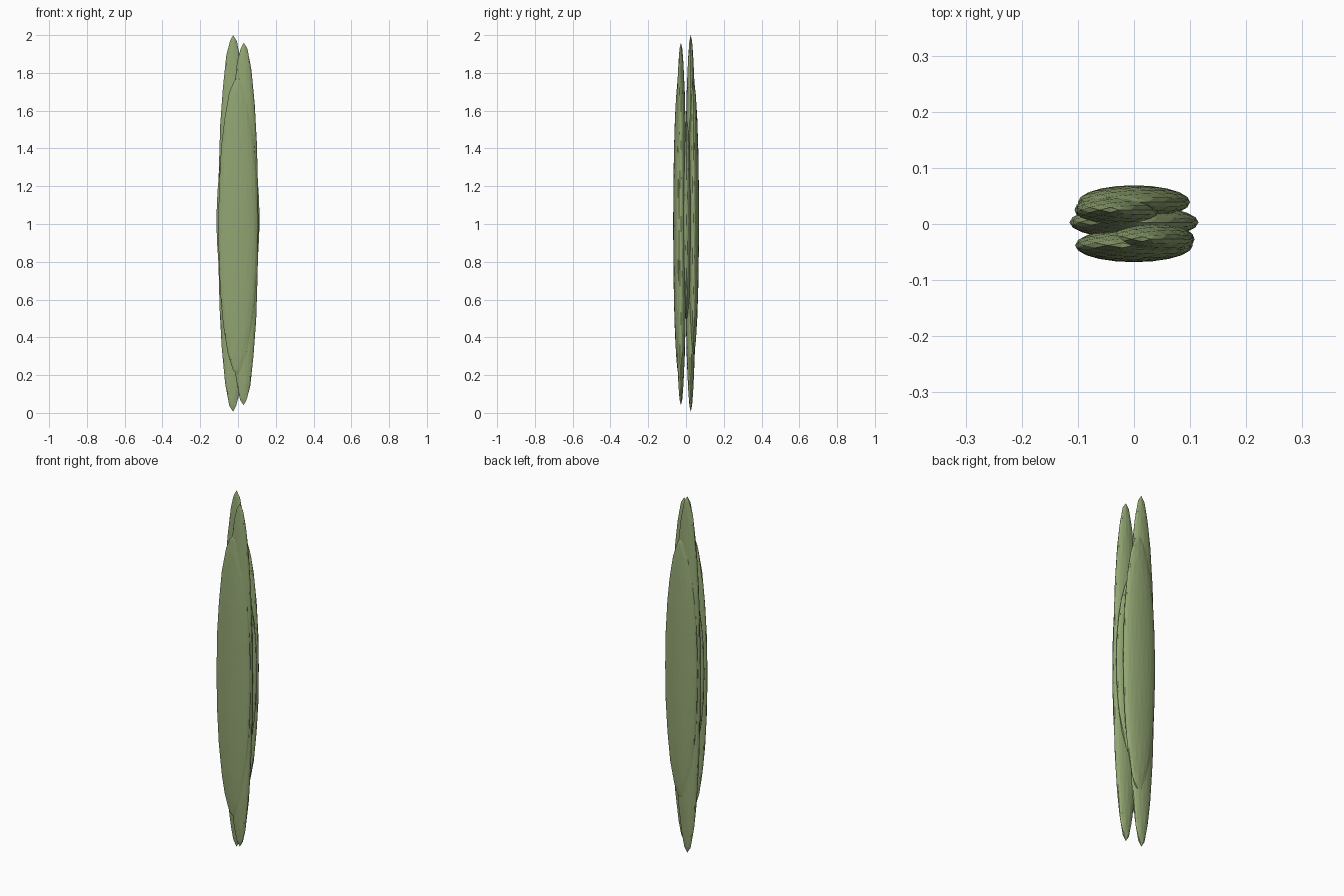
import bpy

if "Cube" in bpy.data.objects:
    bpy.data.objects.remove(bpy.data.objects["Cube"])

mat = bpy.data.materials.new("leaf_green")
mat.diffuse_color = (0.29, 0.38, 0.17, 1)
mat.use_nodes = True
mat.node_tree.nodes["Principled BSDF"].inputs["Base Color"].default_value = mat.diffuse_color


def lobe(name, centre, radii):
    """Flattened, stretched low-poly foliage lobe."""
    bpy.ops.mesh.primitive_ico_sphere_add(subdivisions=3, radius=1, location=centre)
    ob = bpy.context.object
    ob.name = name
    ob.scale = radii
    bpy.ops.object.transform_apply(location=False, rotation=False, scale=True)
    ob.data.materials.append(mat)


# Tall offset lobes
lobe("tall_back_lobe", (-0.026, 0.025, 1.003), (0.08, 0.03, 0.997))
lobe("tall_front_lobe", (0.03, -0.027, 1.0), (0.078, 0.03, 0.96))
# Shorter, wide lobes on front and back
lobe("front_lobe", (0, -0.038, 0.99), (0.105, 0.03, 0.79))
lobe("back_lobe", (0, 0.039, 1.03), (0.1, 0.03, 0.73))
# Core lobe between them
lobe("core_lobe", (0, 0.003, 1.02), (0.115, 0.03, 0.53))
